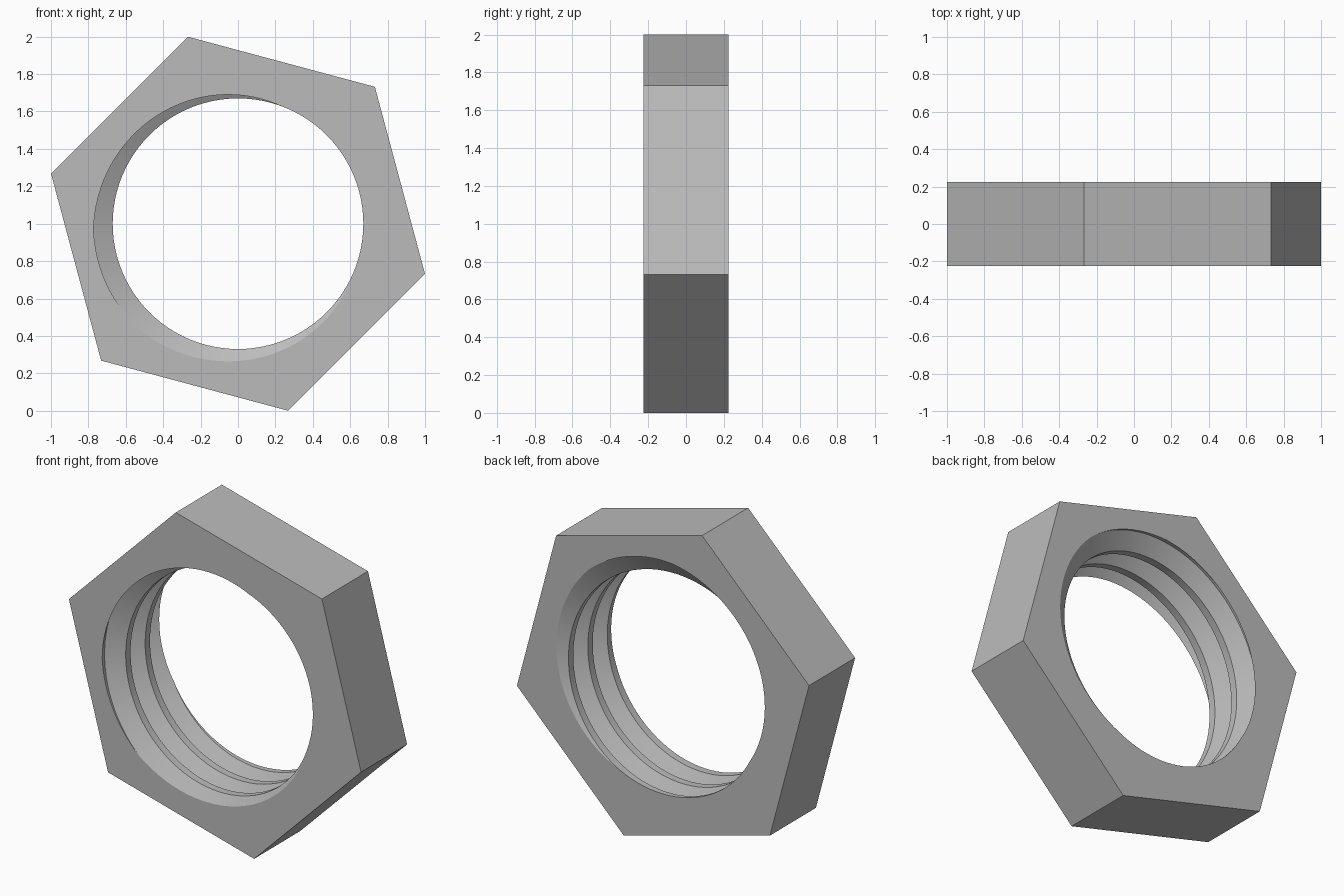
import bpy, bmesh
from math import sin, cos, radians, tau

cube = bpy.data.objects.get("Cube")
if cube:
    bpy.data.objects.remove(cube)

HALF = 0.225          # half thickness
HEX_R = 1.035         # corner radius of the hexagon
MINOR, MAJOR = 0.67, 0.773
PITCH = 0.19
STEPS = 96            # segments per thread turn
START = 205 / 360     # turn at which the groove meets the front face

# Thread profile over one pitch: flank, root, flank, crest
PROFILE = [(-3/8, MINOR), (-1/16, MAJOR), (1/16, MAJOR), (3/8, MINOR), (5/8, MINOR)]

bm = bmesh.new()

# Right-handed helical thread, longer than the nut is thick
previous = None
for i in range(-4 * STEPS, 3 * STEPS + 1):
    a = tau * i / STEPS
    offset = -HALF + PITCH * (START - i / STEPS)
    row = [bm.verts.new((r * cos(a), offset + u * PITCH, 1 + r * sin(a))) for u, r in PROFILE]
    if previous:
        for k in range(len(row) - 1):
            bm.faces.new((previous[k], previous[k + 1], row[k + 1], row[k]))
    previous = row
bmesh.ops.remove_doubles(bm, verts=bm.verts, dist=0.0002)

# Trim the thread flush with the front and back
for side in (-1, 1):
    bmesh.ops.bisect_plane(bm, geom=bm.verts[:] + bm.edges[:] + bm.faces[:], dist=1e-5,
                           plane_co=(0, side * HALF, 0), plane_no=(0, side, 0),
                           clear_outer=True)

rims = {s: [e for e in bm.edges if e.is_boundary
            and all(abs(v.co.y - s * HALF) < 1e-4 for v in e.verts)] for s in (-1, 1)}

# Hexagonal outside walls
rings = {s: [bm.verts.new((HEX_R * cos(radians(60 * k - 15)), s * HALF,
                           1 + HEX_R * sin(radians(60 * k - 15)))) for k in range(6)]
         for s in (-1, 1)}
for k in range(6):
    j = (k + 1) % 6
    bm.faces.new((rings[-1][k], rings[-1][j], rings[1][j], rings[1][k]))

# Flat end faces between hexagon and thread opening
for s in (-1, 1):
    outer = [bm.edges.get((rings[s][k], rings[s][(k + 1) % 6])) for k in range(6)]
    bmesh.ops.triangle_fill(bm, use_beauty=True, use_dissolve=False,
                            edges=outer + rims[s], normal=(0, s, 0))
bmesh.ops.recalc_face_normals(bm, faces=bm.faces)

mesh = bpy.data.meshes.new("hex_nut")
bm.to_mesh(mesh)
bm.free()
nut = bpy.data.objects.new("hex_nut", mesh)
bpy.context.collection.objects.link(nut)

# Plain grey metal
grey = bpy.data.materials.new("grey")
grey.use_nodes = True
colour = (0.5, 0.5, 0.5, 1)
grey.diffuse_color = colour
grey.node_tree.nodes["Principled BSDF"].inputs["Base Color"].default_value = colour
mesh.materials.append(grey)

bpy.ops.object.select_all(action='DESELECT')
nut.select_set(True)
bpy.context.view_layer.objects.active = nut
bpy.ops.object.shade_smooth_by_angle(angle=radians(30))
